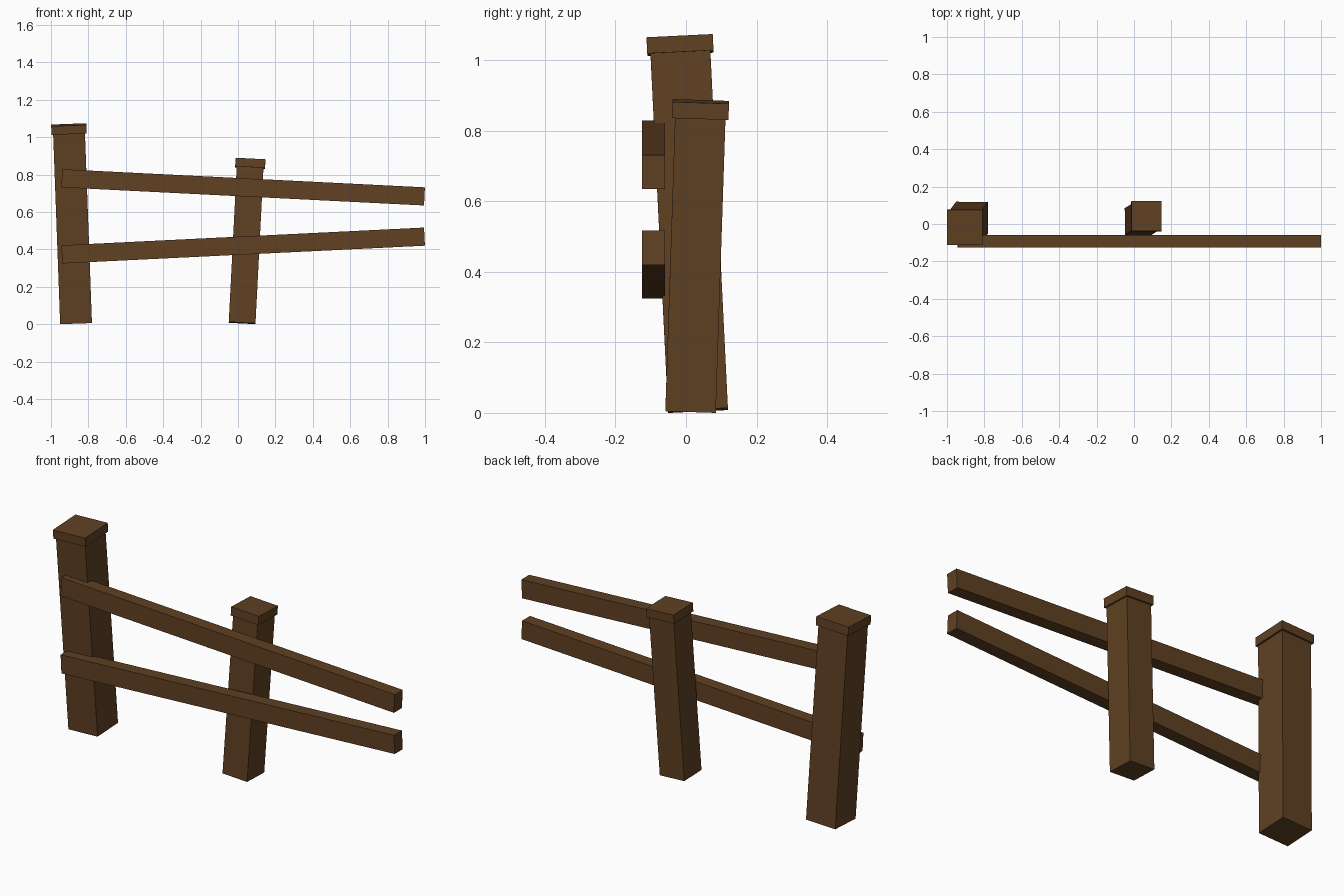
import bpy
import math
from mathutils import Vector, Matrix

# Remove the default cube
cube = bpy.data.objects.get("Cube")
if cube:
    bpy.data.objects.remove(cube, do_unlink=True)

# One wood colour
wood = bpy.data.materials.new("brown_wood")
wood.use_nodes = True
COLOUR = (0.115, 0.052, 0.016, 1)
wood.diffuse_color = COLOUR
bsdf = wood.node_tree.nodes["Principled BSDF"]
bsdf.inputs["Base Color"].default_value = COLOUR
bsdf.inputs["Roughness"].default_value = 0.9


def box(name, size, centre, rotation):
    bpy.ops.mesh.primitive_cube_add(size=1)
    ob = bpy.context.object
    ob.name = name
    ob.data.transform(Matrix.Diagonal((*size, 1)))
    ob.location = centre
    ob.rotation_euler = rotation
    ob.data.materials.append(wood)
    return ob


def leaning_post(name, base, top, width, cap_width, cap_height=0.046):
    """Square post from base to top, with a wider cap block at its upper end."""
    base, top = Vector(base), Vector(top)
    axis = (top - base).normalized()
    turn = Vector((0, 0, 1)).rotation_difference(axis).to_euler()
    neck = top - axis * cap_height
    box(name, (width, width, (neck - base).length), (base + neck) / 2, turn)
    box(name + "_cap", (cap_width, cap_width, cap_height), (neck + top) / 2, turn)


def rail(name, z_right, z_left, x_right=-0.942, x_left=0.997):
    """Sloping plank fixed to the front of the posts."""
    run, rise = x_left - x_right, z_left - z_right
    box(name, (math.hypot(run, rise), 0.066, 0.097),
        ((x_right + x_left) / 2, -0.092, (z_right + z_left) / 2),
        (0, -math.atan2(rise, run), 0))


# Posts
leaning_post("tall_post", (-0.866, 0.034, 0.007), (-0.905, -0.018, 1.066), 0.17, 0.188)
leaning_post("short_post", (0.022, 0.013, 0.006), (0.067, 0.042, 0.883), 0.143, 0.16)

# Rails
rail("upper_rail", 0.78, 0.683)
rail("lower_rail", 0.373, 0.468)
